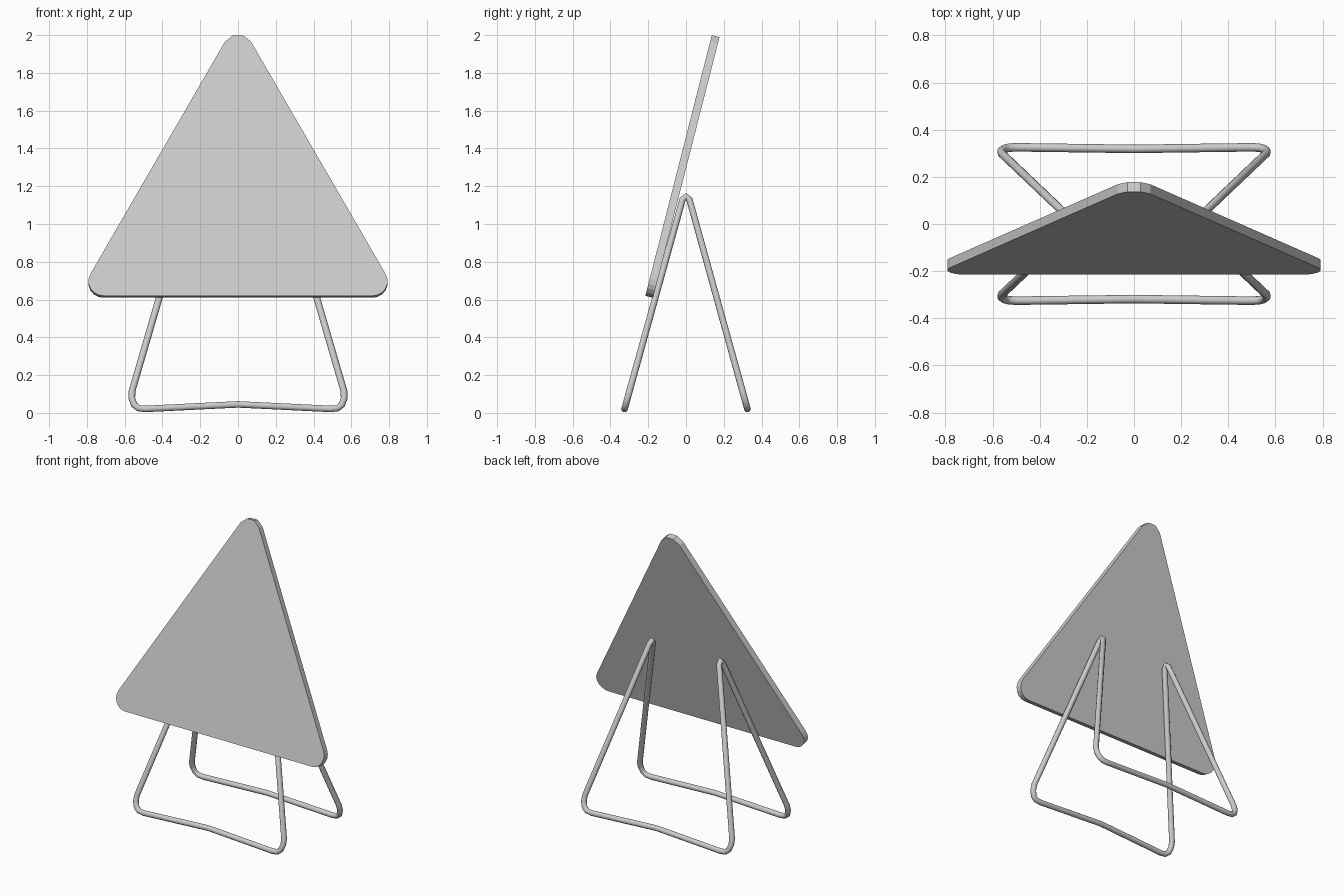
import bpy, bmesh
from math import radians, sin, cos
from mathutils import Vector

if "Cube" in bpy.data.objects:
    bpy.data.objects.remove(bpy.data.objects["Cube"])


# Tilted triangular board with rounded corners
def arc(cx, cy, r, a0, a1, n):
    return [(cx + r * cos(radians(a0 + (a1 - a0) * i / n)),
             cy + r * sin(radians(a0 + (a1 - a0) * i / n))) for i in range(n + 1)]


outline = (arc(-0.712, 0.08, 0.08, 150, 270, 6)
           + arc(0.712, 0.08, 0.08, -90, 30, 6)
           + arc(0, 1.348, 0.08, 30, 150, 3))
tilt = radians(14.3)
up = Vector((0, sin(tilt), cos(tilt)))
back = Vector((0, cos(tilt), -sin(tilt)))
origin = Vector((0, -0.215, 0.62))

bm = bmesh.new()
face = bm.faces.new([bm.verts.new(origin + Vector((u, 0, 0)) + up * v) for u, v in outline])
ext = bmesh.ops.extrude_face_region(bm, geom=[face])
moved = [g for g in ext["geom"] if isinstance(g, bmesh.types.BMVert)]
bmesh.ops.translate(bm, verts=moved, vec=back * 0.042)
bmesh.ops.recalc_face_normals(bm, faces=bm.faces)
mesh = bpy.data.meshes.new("board")
bm.to_mesh(mesh)
bm.free()
board = bpy.data.objects.new("board", mesh)
bpy.context.collection.objects.link(board)

# Bent wire stand: one quarter of the path, mirrored into a closed loop
quarter = [(0, 0.045), (0.43, 0.024), (0.49, 0.021), (0.527, 0.025), (0.55, 0.043),
           (0.562, 0.078), (0.561, 0.115), (0.266, 1.128)]


def quarter_path(sx, sy):
    return [(sx * x, sy * (0.325 - (z - 0.022) * 0.277), z) for x, z in quarter]


def apex(sx):
    return [(sx * 0.262, 0, 1.147)]


path = (quarter_path(1, -1) + apex(1) + quarter_path(1, 1)[::-1]
        + quarter_path(-1, 1)[1:] + apex(-1) + quarter_path(-1, -1)[:0:-1])
curve = bpy.data.curves.new("wire_stand", "CURVE")
curve.dimensions = "3D"
curve.bevel_depth = 0.018
curve.bevel_resolution = 3
spline = curve.splines.new("POLY")
spline.points.add(len(path) - 1)
for p, co in zip(spline.points, path):
    p.co = (*co, 1)
spline.use_cyclic_u = True
stand = bpy.data.objects.new("wire_stand", curve)
bpy.context.collection.objects.link(stand)

# Turn the wire into a smooth mesh
bpy.ops.object.select_all(action="DESELECT")
stand.select_set(True)
bpy.context.view_layer.objects.active = stand
bpy.ops.object.convert(target="MESH")
bpy.ops.object.shade_smooth_by_angle(angle=radians(50))
